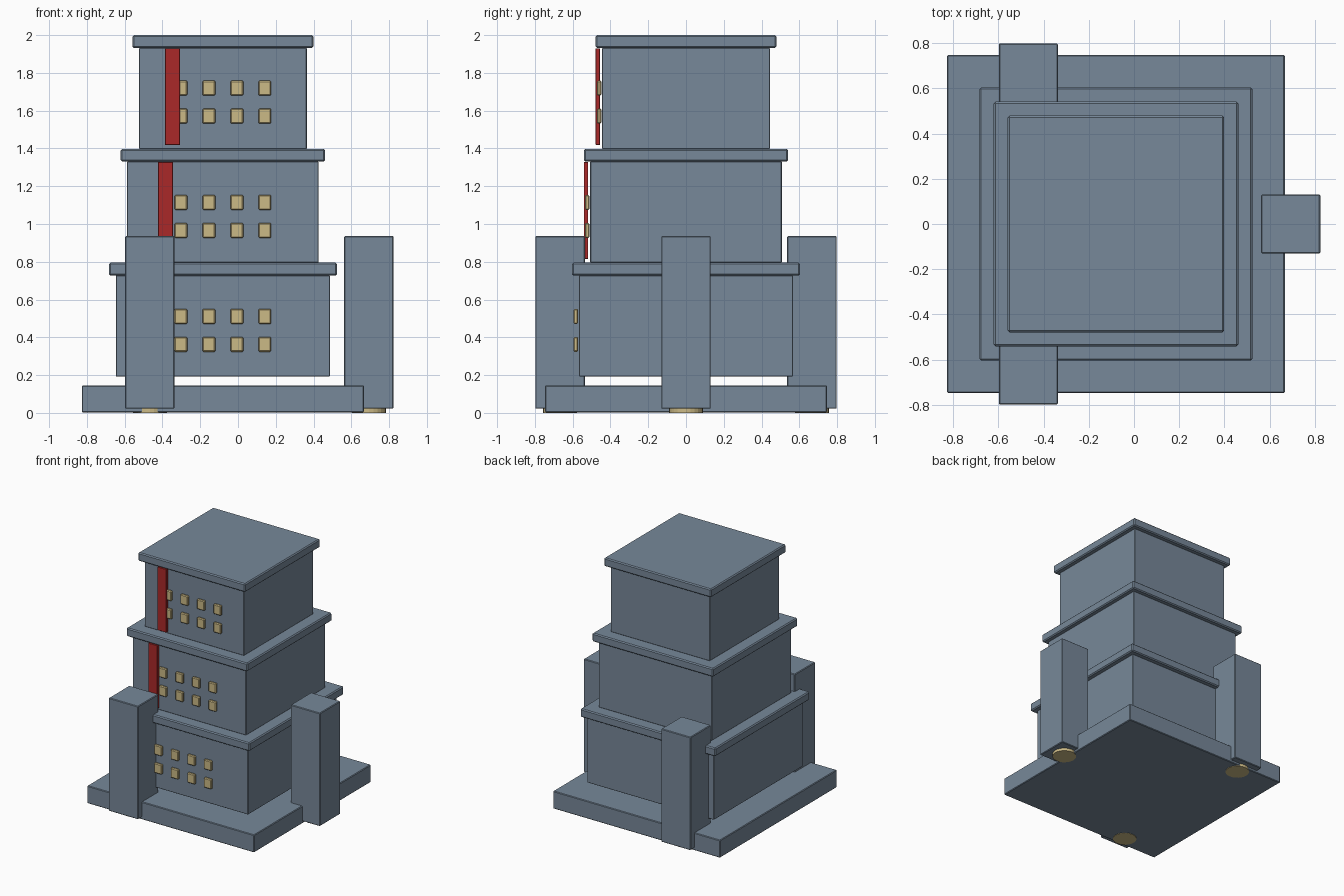
import bpy
import bmesh

if "Cube" in bpy.data.objects:
    bpy.data.objects.remove(bpy.data.objects["Cube"])


def material(name, rgb):
    m = bpy.data.materials.new(name)
    m.diffuse_color = (*rgb, 1)
    m.use_nodes = True
    m.node_tree.nodes["Principled BSDF"].inputs["Base Color"].default_value = m.diffuse_color
    return m


STONE = material("slate_grey", (0.184, 0.246, 0.319))
RED = material("banner_red", (0.40, 0.022, 0.022))
GOLD = material("pale_gold", (0.60, 0.49, 0.24))
CX = -0.08  # tower axis


def finish(bm, name, mat, bevel=0.0):
    if bevel:
        bmesh.ops.bevel(bm, geom=bm.edges[:], offset=bevel, segments=1,
                        affect='EDGES', profile=0.5)
    me = bpy.data.meshes.new(name)
    bm.to_mesh(me)
    bm.free()
    me.materials.append(mat)
    ob = bpy.data.objects.new(name, me)
    bpy.context.collection.objects.link(ob)
    return ob


def box(name, x, y, z, mat, bevel=0.005):
    """Box from (min, max) ranges on each axis."""
    bm = bmesh.new()
    bmesh.ops.create_cube(bm, size=1)
    for v in bm.verts:
        v.co = [(a + b) / 2 + c * (b - a) for c, (a, b) in zip(v.co, (x, y, z))]
    return finish(bm, name, mat, bevel)


def square(name, cx, cy, half, z, bevel=0.005):
    return box(name, (cx - half, cx + half), (cy - half, cy + half), z, STONE, bevel)


# Ground platform
square("base_platform", CX, 0, 0.747, (0.003, 0.145))

# Three stepped storeys: wall half width, slab half width, bottom, slab bottom, slab top
tiers = [(0.567, 0.604, 0.193, 0.727, 0.795),
         (0.507, 0.541, 0.795, 1.33, 1.398),
         (0.444, 0.479, 1.398, 1.932, 2.0)]
for i, (wall, slab, z0, z1, z2) in enumerate(tiers, 1):
    square(f"storey_{i}", CX, 0, wall, (z0, z1), 0.003)
    square(f"roof_slab_{i}", CX, 0, slab, (z1, z2), 0.008)

    # Two rows of four windows on the front wall
    mid = (0.437, 1.04, 1.645)[i - 1]
    for row in (-1, 1):
        for col in range(4):
            wx = CX + (col - 1.5) * 0.148
            wz = mid + row * 0.074
            box(f"window_{i}_{row}_{col}", (wx - 0.034, wx + 0.034),
                (-wall - 0.028, -wall - 0.004), (wz - 0.04, wz + 0.04), GOLD, 0.006)

    # Hanging banner on the upper storeys
    if i > 1:
        bx = CX - 0.6 * wall
        box(f"banner_{i}", (bx - 0.04, bx + 0.04), (-wall - 0.034, -wall - 0.011),
            (z0 + 0.02, z1 - 0.002), RED, 0.002)

# Buttress pillars, each on a short round foot
for side, px, py in (("front", -0.467, -0.667), ("back", -0.467, 0.667), ("right", 0.693, 0)):
    square(f"{side}_pillar", px, py, 0.131, (0.022, 0.936))
    bm = bmesh.new()
    bmesh.ops.create_cone(bm, cap_ends=True, segments=24, radius1=0.09, radius2=0.09, depth=0.024)
    bmesh.ops.translate(bm, vec=(px, py, 0.016), verts=bm.verts)
    foot = finish(bm, f"{side}_pillar_foot", GOLD)
    foot.location.z = -0.004
